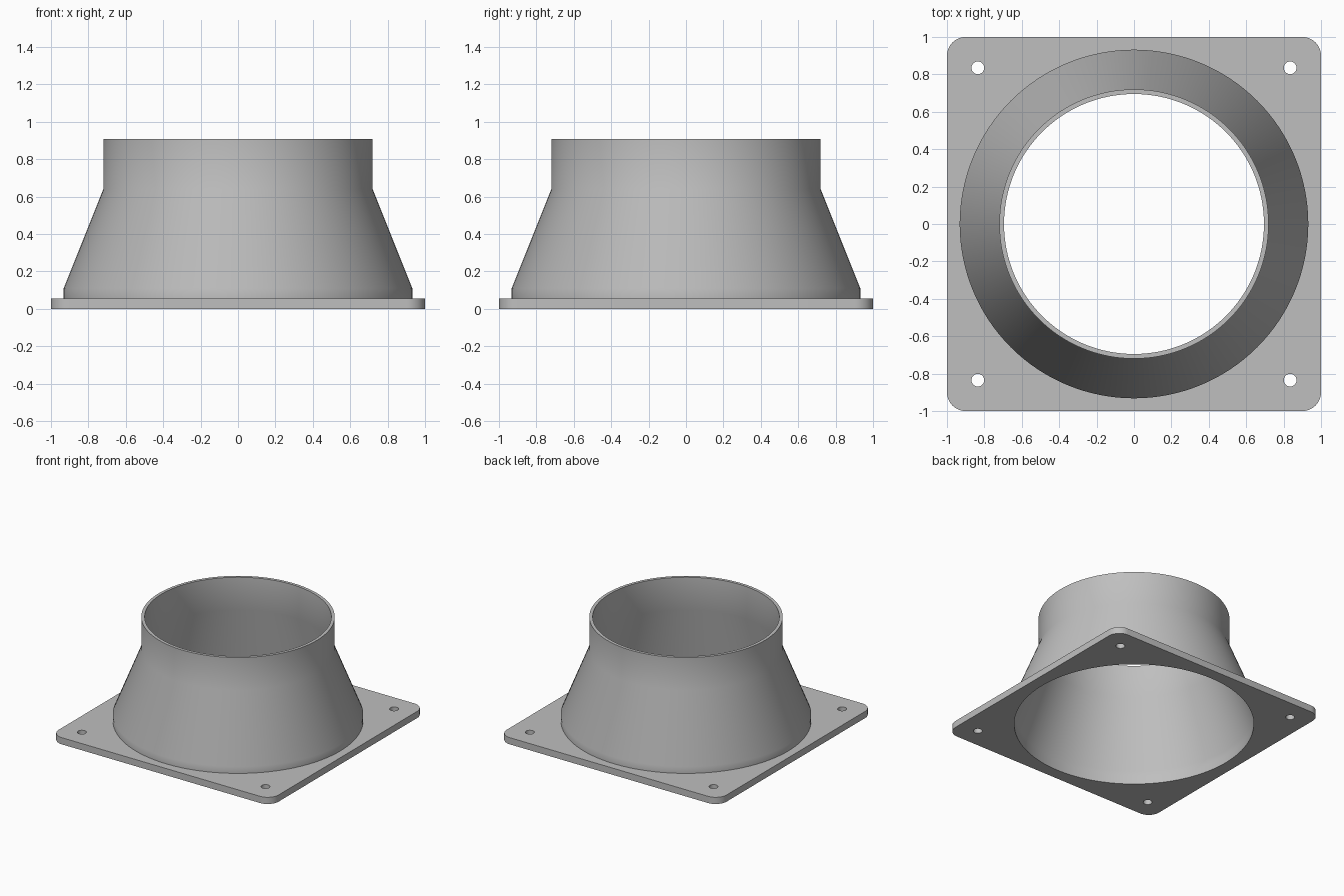
import bpy, bmesh
from math import pi
from mathutils import Matrix

if "Cube" in bpy.data.objects:
    bpy.data.objects.remove(bpy.data.objects["Cube"])

FLANGE_T, BORE, SEGMENTS = 0.055, 0.902, 128

grey = bpy.data.materials.new("light grey")
grey.use_nodes = True
colour = (0.52, 0.52, 0.52, 1)
grey.diffuse_color = colour
grey.node_tree.nodes["Principled BSDF"].inputs["Base Color"].default_value = colour


def add_object(name, bm):
    bmesh.ops.recalc_face_normals(bm, faces=bm.faces)
    mesh = bpy.data.meshes.new(name)
    bm.to_mesh(mesh)
    bm.free()
    mesh.materials.append(grey)
    obj = bpy.data.objects.new(name, mesh)
    bpy.context.collection.objects.link(obj)
    return obj


def smooth(obj):
    bpy.ops.object.select_all(action="DESELECT")
    obj.select_set(True)
    bpy.context.view_layer.objects.active = obj
    bpy.ops.object.shade_smooth_by_angle(angle=pi / 6)


def drill(bm, x, y, radius, segments):
    bmesh.ops.create_cone(bm, cap_ends=True, segments=segments, radius1=radius,
                          radius2=radius, depth=1, matrix=Matrix.Translation((x, y, 0)))


# Square mounting flange with rounded corners
bm = bmesh.new()
bmesh.ops.create_cube(bm, size=1)
bmesh.ops.scale(bm, vec=(2, 2, FLANGE_T), verts=bm.verts)
bmesh.ops.translate(bm, vec=(0, 0, FLANGE_T / 2), verts=bm.verts)
upright = [e for e in bm.edges if abs(e.verts[0].co.z - e.verts[1].co.z) > 0.01]
bmesh.ops.bevel(bm, geom=upright, offset=0.1, segments=10, profile=0.5, affect="EDGES")
flange = add_object("flange", bm)

# Cutter for the central bore and the four screw holes
bm = bmesh.new()
drill(bm, 0, 0, BORE, SEGMENTS)
for x in (-0.835, 0.835):
    for y in (-0.835, 0.835):
        drill(bm, x, y, 0.034, 32)
cutter = add_object("hole_cutter", bm)
cutter.hide_render = True

cut = flange.modifiers.new("holes", "BOOLEAN")
cut.object, cut.operation, cut.solver = cutter, "DIFFERENCE", "EXACT"
bpy.context.view_layer.objects.active = flange
bpy.ops.object.modifier_apply(modifier=cut.name)
bpy.data.objects.remove(cutter)
smooth(flange)

# Thin-walled tapered collar: inner wall up, outer wall down, turned about z
profile = [(BORE, FLANGE_T), (BORE, 0.11), (0.695, 0.64), (0.695, 0.908),
           (0.72, 0.908), (0.72, 0.64), (0.932, 0.11), (0.932, FLANGE_T)]
bm = bmesh.new()
verts = [bm.verts.new((r, 0, z)) for r, z in profile]
edges = [bm.edges.new(pair) for pair in zip(verts, verts[1:])]
bmesh.ops.spin(bm, geom=verts + edges, cent=(0, 0, 0), axis=(0, 0, 1),
               angle=2 * pi, steps=SEGMENTS, use_merge=True)
bmesh.ops.remove_doubles(bm, verts=bm.verts, dist=0.0001)
collar = add_object("tapered_collar", bm)
smooth(collar)
